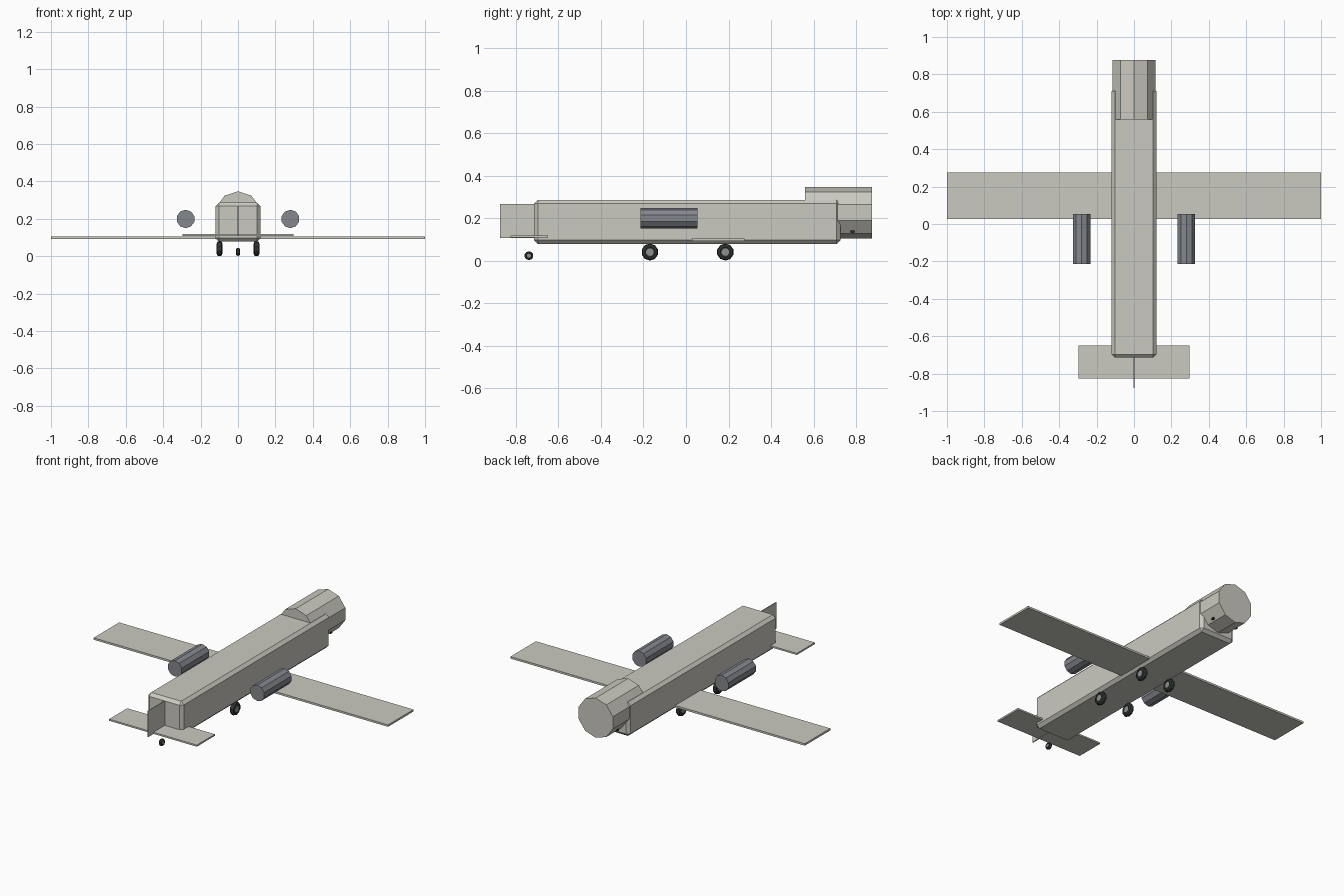
import bpy, bmesh, math
from mathutils import Vector

cube = bpy.data.objects.get("Cube")
if cube:
    bpy.data.objects.remove(cube, do_unlink=True)


def material(name, rgb):
    mat = bpy.data.materials.new(name)
    mat.use_nodes = True
    mat.diffuse_color = (*rgb, 1)
    mat.node_tree.nodes["Principled BSDF"].inputs["Base Color"].default_value = (*rgb, 1)
    return mat


SKIN = material("warm_grey_skin", (0.6, 0.59, 0.53))
ENGINE = material("engine_grey", (0.23, 0.245, 0.27))
RUBBER = material("black_rubber", (0.03, 0.035, 0.035))
HUB = material("hub_grey", (0.26, 0.28, 0.27))


def finish(name, bm, mats):
    bmesh.ops.recalc_face_normals(bm, faces=bm.faces[:])
    mesh = bpy.data.meshes.new(name)
    bm.to_mesh(mesh)
    bm.free()
    for mat in mats:
        mesh.materials.append(mat)
    obj = bpy.data.objects.new(name, mesh)
    bpy.context.collection.objects.link(obj)
    return obj


def box(name, low, high, mat, bevel=0):
    low, high = Vector(low), Vector(high)
    bm = bmesh.new()
    bmesh.ops.create_cube(bm, size=1)
    bmesh.ops.scale(bm, vec=high - low, verts=bm.verts[:])
    bmesh.ops.translate(bm, vec=(low + high) / 2, verts=bm.verts[:])
    if bevel:
        bmesh.ops.bevel(bm, geom=bm.edges[:], offset=bevel, segments=1, affect='EDGES')
    return finish(name, bm, [mat])


def lathe(name, centre, axis, profile, mats, sides=10):
    """Spin (distance along axis, radius) points; the end caps use the last material."""
    bm = bmesh.new()
    rings = []
    for along, radius in profile:
        ring = []
        for i in range(sides):
            a = math.tau * i / sides
            across, up = radius * math.sin(a), radius * math.cos(a)
            point = (along, across, up) if axis == 'X' else (across, along, up)
            ring.append(bm.verts.new(Vector(centre) + Vector(point)))
        rings.append(ring)
    for a, b in zip(rings, rings[1:]):
        for i in range(sides):
            j = (i + 1) % sides
            bm.faces.new((a[i], a[j], b[j], b[i]))
    for ring in (rings[0], rings[-1]):
        bm.faces.new(ring).material_index = len(mats) - 1
    return finish(name, bm, mats)


def wheel(name, centre, r, w):
    # Chamfered tyre with a flat hub on both sides
    half = [(w * 0.8, r * 0.45), (w, r * 0.62), (w * 0.75, r * 0.9), (w * 0.3, r)]
    profile = [(-d, rad) for d, rad in half] + half[::-1]
    lathe(name, centre, 'X', profile, [RUBBER, HUB])


# Body and nose drum
box("fuselage", (-0.12, -0.715, 0.078), (0.12, 0.727, 0.286), SKIN, 0.018)
lathe("nose_drum", (0, 0, 0.225), 'Y', [(0.56, 0.122), (0.876, 0.122)], [SKIN])
box("nose_pin", (-0.088, 0.775, 0.133), (0.088, 0.793, 0.142), RUBBER)

# Wing and tail surfaces
box("wing", (-1, 0.028, 0.092), (1, 0.275, 0.104), SKIN)
box("tailplane", (-0.298, -0.825, 0.108), (0.298, -0.65, 0.118), SKIN)
box("tail_fin", (-0.003, -0.876, 0.107), (0.003, -0.69, 0.267), SKIN)

# Engines and main wheels on both sides
for side, x in (("left", 1), ("right", -1)):
    lathe(side + "_engine", (x * 0.28, 0, 0.199), 'Y',
          [(-0.213, 0.049), (0.054, 0.049)], [ENGINE])
    for place, y in (("front", -0.17), ("rear", 0.185)):
        wheel(f"{side}_{place}_wheel", (x * 0.099, y, 0.04), 0.04, 0.016)

# Small tail wheel
wheel("tail_wheel", (0, -0.739, 0.023), 0.021, 0.011)
